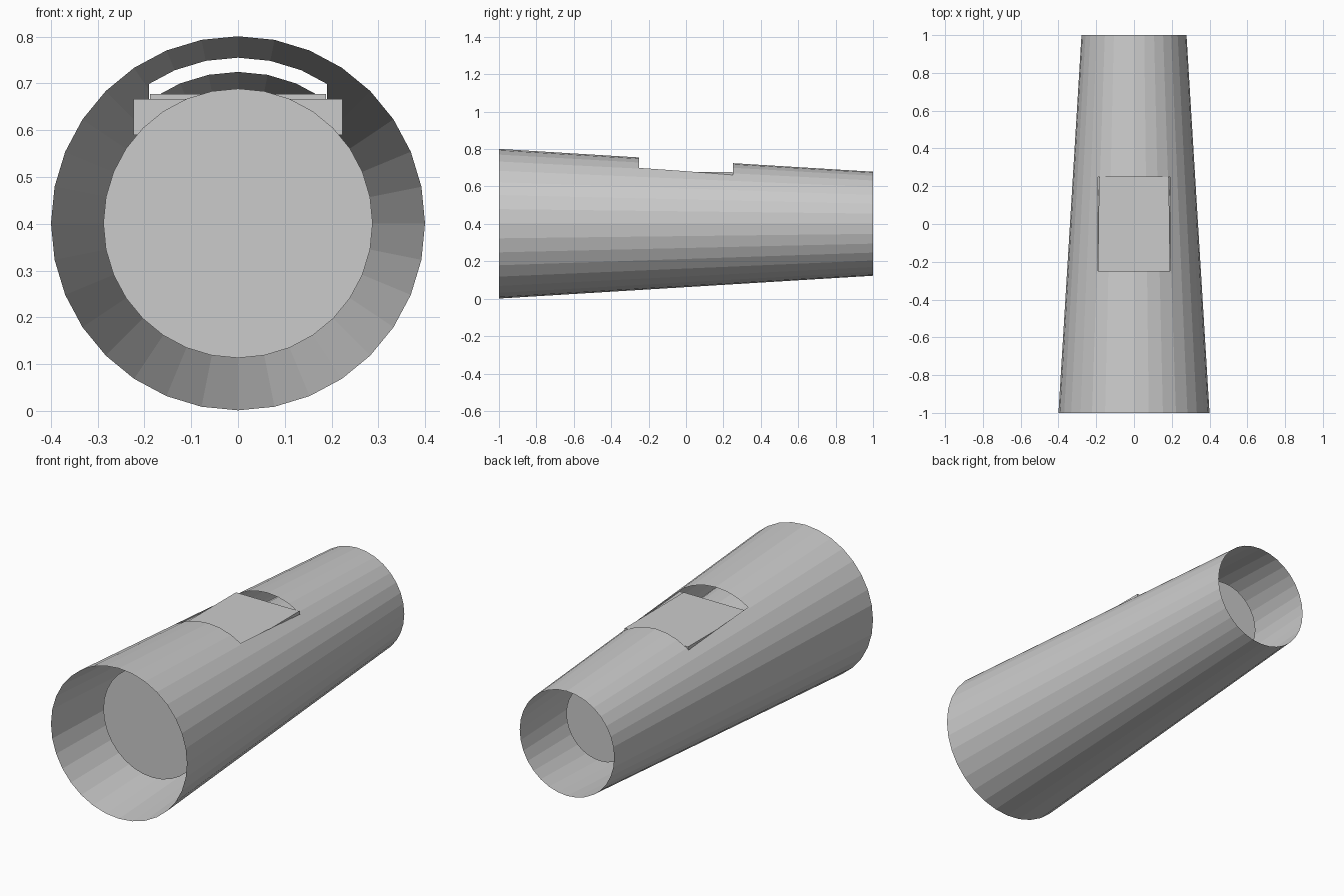
import bpy, bmesh
from mathutils import Vector, Matrix

if "Cube" in bpy.data.objects:
    bpy.data.objects.remove(bpy.data.objects["Cube"])

CZ = 0.401


def finish(name, bm):
    bmesh.ops.recalc_face_normals(bm, faces=bm.faces)
    mesh = bpy.data.meshes.new(name)
    bm.to_mesh(mesh)
    bm.free()
    obj = bpy.data.objects.new(name, mesh)
    bpy.context.collection.objects.link(obj)
    return obj


def tapered_tube(scale, capped):
    # 32-sided cone along y, wide end at the front
    bm = bmesh.new()
    bmesh.ops.create_cone(bm, cap_ends=capped, segments=32, depth=2 * scale,
                          radius1=0.4 * scale, radius2=0.278 * scale)
    turn = Matrix.Translation((0, 0, CZ)) @ Matrix.Rotation(-1.5707963, 4, 'X')
    bmesh.ops.transform(bm, matrix=turn, verts=bm.verts)
    return bm


def tapered_box(name, front_x, rear_x, y, z0, z1):
    bm = bmesh.new()
    bmesh.ops.create_cube(bm, size=2)
    for v in bm.verts:
        half = front_x if v.co.y < 0 else rear_x
        v.co = (v.co.x * half, v.co.y * y, z0 if v.co.z < 0 else z1)
    return finish(name, bm)


# Outer shell: open at both ends, rectangular opening on top
bm = tapered_tube(1, False)
for co, no in (((0.19, 0, 0), (1, 0, 0)), ((-0.19, 0, 0), (1, 0, 0)),
               ((0, 0.25, 0), (0, 1, 0)), ((0, -0.25, 0), (0, 1, 0))):
    bmesh.ops.bisect_plane(bm, geom=bm.verts[:] + bm.edges[:] + bm.faces[:],
                           plane_co=Vector(co), plane_no=Vector(no), dist=1e-5)
hole = []
for f in bm.faces:
    c = f.calc_center_median()
    if c.z > CZ and abs(c.x) < 0.19 and abs(c.y) < 0.25:
        hole.append(f)
bmesh.ops.delete(bm, geom=hole, context='FACES')
finish("outer_shell", bm)

# Inner core: smaller closed copy of the shell
finish("inner_core", tapered_tube(0.72, True))

# Block and plate filling the opening
tapered_box("bay_block", 0.223, 0.18, 0.265, 0.59, 0.667)
tapered_box("bay_plate", 0.188, 0.186, 0.249, 0.66, 0.678)
